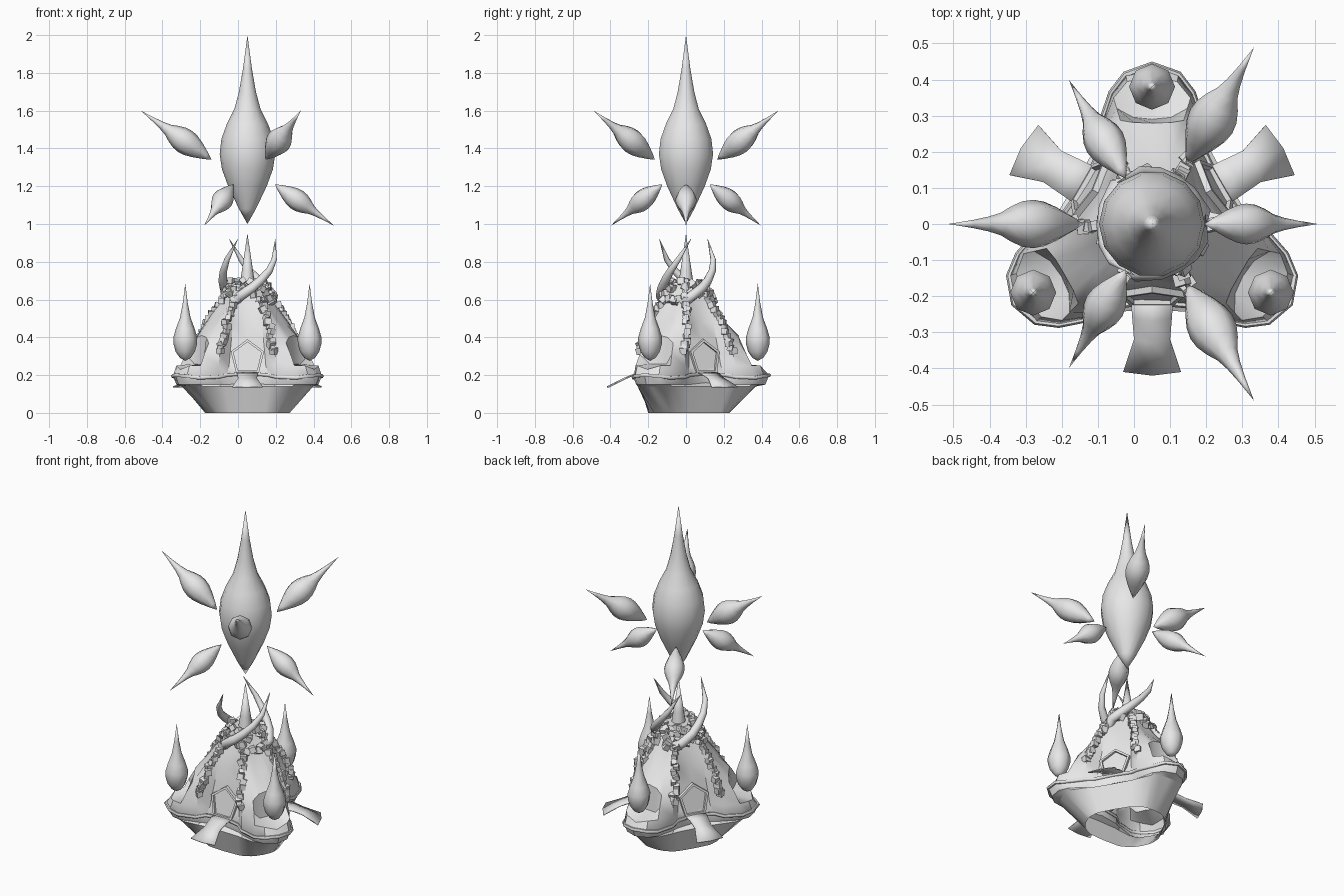
import bpy, bmesh, math, random
from mathutils import Vector, Matrix

random.seed(4)
if "Cube" in bpy.data.objects:
    bpy.data.objects.remove(bpy.data.objects["Cube"])

AXIS = Vector((0.05, 0, 0))
LOBES = [90, 210, 330]
DOORS = [30, 150, 270]

stone = bpy.data.materials.new("pale_grey_stone")
stone.use_nodes = True
grey = (0.8, 0.8, 0.8, 1)
stone.diffuse_color = grey
stone.node_tree.nodes["Principled BSDF"].inputs["Base Color"].default_value = grey


def polar(r, deg, z):
    a = math.radians(deg)
    return AXIS + Vector((r * math.cos(a), r * math.sin(a), z))


def finish(name, bm, angle=40):
    bmesh.ops.recalc_face_normals(bm, faces=bm.faces)
    mesh = bpy.data.meshes.new(name)
    bm.to_mesh(mesh)
    bm.free()
    mesh.materials.append(stone)
    ob = bpy.data.objects.new(name, mesh)
    bpy.context.collection.objects.link(ob)
    bpy.ops.object.select_all(action="DESELECT")
    ob.select_set(True)
    bpy.context.view_layer.objects.active = ob
    if angle:
        bpy.ops.object.shade_smooth_by_angle(angle=math.radians(angle))
    return ob


def skin(bm, rows, closed=True):
    """Join rows of points with quads."""
    vs = [[bm.verts.new(p) for p in row] for row in rows]
    n = len(vs[0])
    for a, b in zip(vs, vs[1:]):
        for i in range(n if closed else n - 1):
            j = (i + 1) % n
            bm.faces.new((a[i], a[j], b[j], b[i]))
    return vs


def spindle(name, start, end, profile, sides):
    """Turned shape along start-end; profile is (fraction, radius)."""
    start, end = Vector(start), Vector(end)
    turn = (end - start).to_track_quat("Z", "Y")
    length = (end - start).length
    rows = []
    for t, r in profile:
        ring = [(r * math.cos(k * math.tau / sides), r * math.sin(k * math.tau / sides), t)
                for k in range(sides)]
        rows.append([start + turn @ (Vector(p) * length) for p in ring])
    bm = bmesh.new()
    skin(bm, rows)
    bmesh.ops.remove_doubles(bm, verts=bm.verts, dist=0.0002)
    return finish(name, bm, 60)


def tube(name, paths, radii, sides=6, closed=False):
    """Sweep a round section along each path."""
    bm = bmesh.new()
    for path in paths:
        n = len(path)
        rows = []
        for i, p in enumerate(path):
            prev = path[i - 1] if closed or i else p
            nxt = path[(i + 1) % n] if closed else path[min(i + 1, n - 1)]
            d = (nxt - prev).normalized()
            u = d.cross(Vector((0, 0, 1))).normalized()
            v = u.cross(d)
            r = radii[i % len(radii)]
            rows.append([p + r * (math.cos(k * math.tau / sides) * u + math.sin(k * math.tau / sides) * v)
                         for k in range(sides)])
        skin(bm, rows + rows[:1] if closed else rows)
    bmesh.ops.remove_doubles(bm, verts=bm.verts, dist=0.0005)
    return finish(name, bm, 60)


# Floating crystals
CRYSTAL = [(0, 0), (.08, .045), (.2, .102), (.29, .135), (.37, .147), (.45, .138),
           (.53, .109), (.61, .069), (.7, .045), (.82, .024), (1, 0)]
spindle("main_crystal", polar(0, 0, 1), polar(0, 0, 2), CRYSTAL, 14)
for i, a in enumerate((180, 60, -60)):
    spindle(f"upper_crystal_{i}", polar(.19, a, 1.34), polar(.565, a, 1.6), CRYSTAL, 8)
    spindle(f"lower_crystal_{i}", polar(.145, a + 180, 1.21), polar(.46, a + 180, .99), CRYSTAL, 8)

# Teardrops hovering in the three alcoves
DROP = [(0, 0), (.04, .07), (.12, .125), (.22, .152), (.3, .155), (.42, .12),
        (.56, .068), (.75, .032), (1, 0)]
for i, a in enumerate(LOBES):
    spindle(f"teardrop_{i}", polar(.38, a, .275), polar(.38, a, .685), DROP, 8)

# Three-lobed shell: (radius, height) down the surface, by angle away from a lobe
SHELL = {
    0: [(.08, .69), (.13, .58), (.2, .49), (.28, .41), (.29, .26), (.41, .23), (.44, .2), (.42, .15)],
    10: [(.08, .69), (.13, .58), (.2, .49), (.285, .4), (.3, .26), (.4, .25), (.42, .195), (.4, .15)],
    17: [(.08, .69), (.14, .58), (.22, .48), (.3, .37), (.335, .31), (.365, .25), (.38, .185), (.36, .15)],
    29: [(.08, .69), (.16, .57), (.22, .48), (.265, .38), (.285, .31), (.295, .25), (.3, .19), (.27, .15)],
    34: [(.08, .69), (.14, .57), (.175, .48), (.195, .38), (.21, .31), (.222, .25), (.25, .2), (.24, .15)],
    60: [(.08, .69), (.125, .57), (.155, .48), (.174, .38), (.188, .31), (.2, .25), (.215, .21), (.21, .16)],
}
STEPS = list(SHELL)
SPREAD = [(d, d) for d in STEPS] + [(120 - d, d) for d in STEPS[-2:0:-1]]
COLUMNS = [(lobe + turn, key) for lobe in LOBES for turn, key in SPREAD]


def shell_row(k):
    return [polar(SHELL[key][k][0], a, SHELL[key][k][1]) for a, key in COLUMNS]


bm = bmesh.new()
rows = skin(bm, [shell_row(k) for k in range(8)])
bm.faces.new(rows[0])
finish("lobed_shell", bm, 35)
tube("eave_lip", [shell_row(6)], [.01], closed=True)

# Open tapered base below the eaves
RIM = dict(zip(STEPS, (.37, .37, .35, .29, .27, .24)))
FOOT = dict(zip(STEPS, (.23, .23, .23, .222, .218, .2)))
bm = bmesh.new()
skin(bm, [shell_row(7), [polar(RIM[k], a, .14) for a, k in COLUMNS],
          [polar(FOOT[k], a, 0) for a, k in COLUMNS]])
finish("tapered_base", bm, 25)

# Pentagon doors with raised frames, and tongue ramps
PENTAGON = [(-.06, .21), (.06, .21), (.088, .325), (0, .39), (-.088, .325)]
TONGUE = [(.19, .06, .22), (.26, .055, .21), (.32, .05, .185), (.41, .08, .14)]
for i, a in enumerate(DOORS):
    side = polar(1, a + 90, 0) - AXIS

    def on_wall(x, z, out):
        return polar(.25 - .2 * z + out, a, z) + side * x

    bm = bmesh.new()
    inner = [(x * .84, .295 + (z - .295) * .84) for x, z in PENTAGON]
    rings = skin(bm, [[on_wall(x, z, -.02) for x, z in PENTAGON],
                      [on_wall(x, z, .018) for x, z in PENTAGON],
                      [on_wall(x, z, .018) for x, z in inner],
                      [on_wall(x, z, .004) for x, z in inner]])
    bm.faces.new(rings[-1])
    finish(f"door_{i}", bm, 20)

    bm = bmesh.new()
    skin(bm, [[polar(r, a, z) + side * w * s + (polar(.01, a, 0) - AXIS) * (1 - abs(s))
               for s in (-1, 0, 1)] for r, w, z in TONGUE], closed=False)
    ramp = finish(f"tongue_ramp_{i}", bm, 40)
    solid = ramp.modifiers.new("thickness", "SOLIDIFY")
    solid.thickness = .006

# Block trails down the shell ridges and rubble around the neck
bm = bmesh.new()


def block(p, heading, size, wobble):
    tilt = [Matrix.Rotation(random.gauss(0, wobble), 4, ax) for ax in "XY"]
    spin = Matrix.Rotation(math.radians(heading) + random.gauss(0, wobble), 4, "Z")
    bmesh.ops.create_cube(bm, size=size, matrix=Matrix.Translation(p) @ spin @ tilt[0] @ tilt[1])


for lobe in LOBES:
    for a in (lobe - 30, lobe + 30):
        for (r0, z0), (r1, z1) in zip(SHELL[29][:4], SHELL[29][1:5]):
            for k in range(4):
                t = k / 4
                block(polar(r0 + (r1 - r0) * t, a + random.uniform(-3, 3), z0 + (z1 - z0) * t),
                      a, random.uniform(.026, .036), .2)
for k in range(54):
    t = random.random()
    block(polar(.085 + .06 * t, k * 20 + random.uniform(-8, 8), .7 - .11 * t),
          k * 20, random.uniform(.025, .04), .5)
finish("stone_blocks", bm, 0)

# Crown: central spike and three spiralling horns
spindle("crown_spike", polar(0, 0, .62), polar(0, 0, .95), [(0, .15), (.4, .09), (1, 0)], 8)
HORN = [(.12, 230, .58), (.14, 254, .62), (.13, 280, .66), (.13, 302, .7),
        (.14, 324, .75), (.148, 343, .81), (.15, 370, .92)]
tube("crown_horns", [[polar(r, a + turn, z) for r, a, z in HORN] for turn in (0, 120, 240)],
     [.028, .027, .026, .024, .02, .015, .001], 7)
